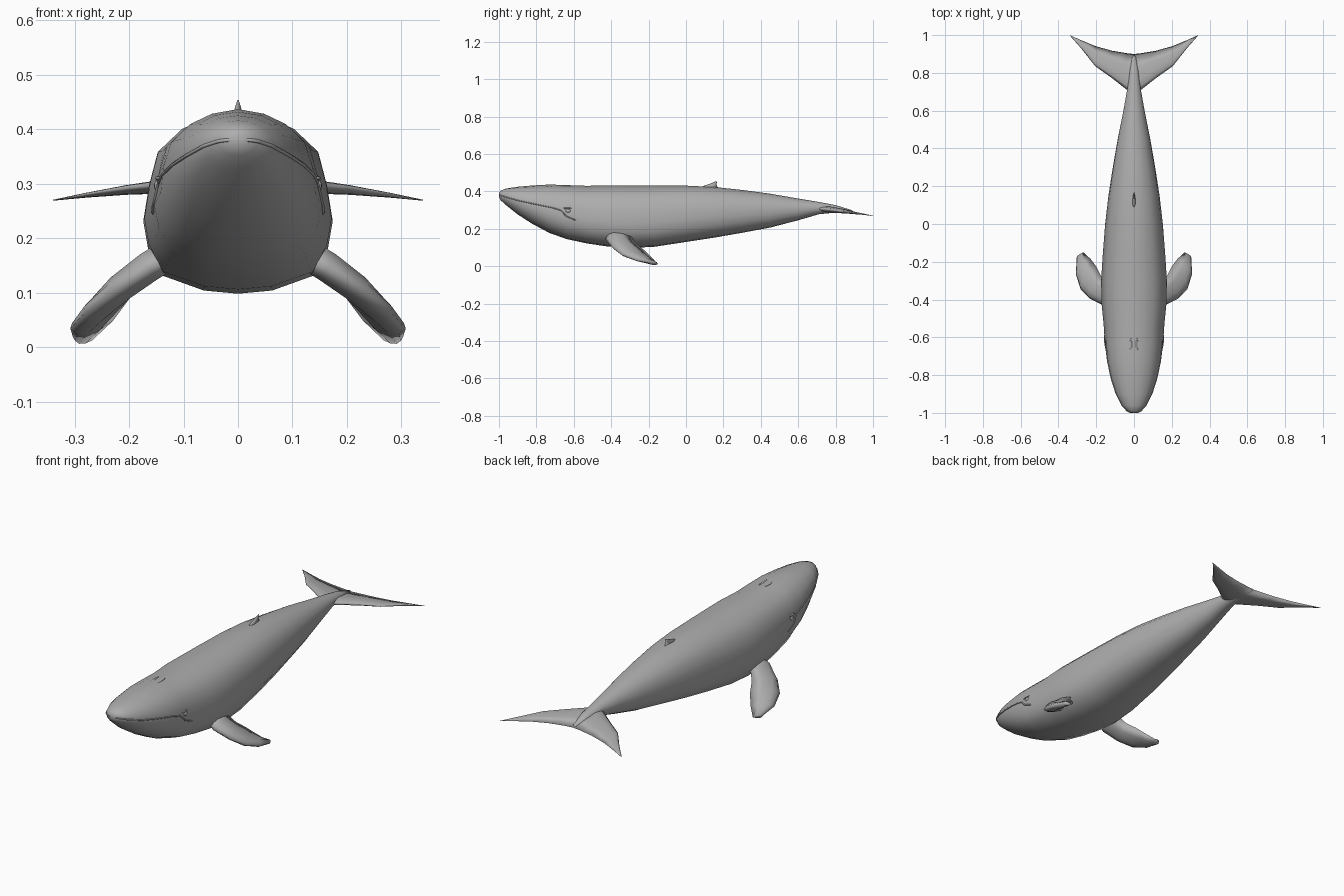
import bpy, bmesh, math
from mathutils import Vector
from mathutils.bvhtree import BVHTree

if "Cube" in bpy.data.objects:
    bpy.data.objects.remove(bpy.data.objects["Cube"])

skin = bpy.data.materials.new("grey_skin")
skin.diffuse_color = (0.42, 0.42, 0.42, 1)
skin.use_nodes = True
skin.node_tree.nodes["Principled BSDF"].inputs["Base Color"].default_value = skin.diffuse_color


def finish(name, bm, mirror=False):
    bmesh.ops.recalc_face_normals(bm, faces=bm.faces)
    for f in bm.faces:
        f.smooth = True
    mesh = bpy.data.meshes.new(name)
    bm.to_mesh(mesh)
    mesh.materials.append(skin)
    obj = bpy.data.objects.new(name, mesh)
    bpy.context.collection.objects.link(obj)
    if mirror:
        obj.modifiers.new("Mirror", 'MIRROR')
    return obj


def loft(rings):
    """Skin a list of closed rings and cap both ends."""
    bm = bmesh.new()
    vs = [[bm.verts.new(p) for p in r] for r in rings]
    n = len(vs[0])
    for a, b in zip(vs, vs[1:]):
        for i in range(n):
            j = (i + 1) % n
            bm.faces.new((a[i], a[j], b[j], b[i]))
    bm.faces.new(vs[0])
    bm.faces.new(vs[-1])
    return bm


def blade(sections):
    """Foil sections: leading point, trailing point, half thickness."""
    foil = [(0, 0), (.1, .6), (.3, 1), (.65, .7), (1, 0), (.65, -.7), (.3, -1), (.1, -.6)]
    rings = []
    for i, (lead, trail, t) in enumerate(sections):
        lead, trail = Vector(lead), Vector(trail)
        a, b = sections[max(i - 1, 0)], sections[min(i + 1, len(sections) - 1)]
        along = (Vector(b[0]) + Vector(b[1])) - (Vector(a[0]) + Vector(a[1]))
        nrm = along.cross(trail - lead).normalized()
        rings.append([lead.lerp(trail, u) + nrm * t * v for u, v in foil])
    return loft(rings)


# Body: y, half width, top, bottom, squareness of the section
stations = [
    (-1.0, .014, .392, .368, 0), (-.99, .036, .405, .352, 0),
    (-.96, .064, .416, .325, 0), (-.90, .095, .425, .277, .1),
    (-.82, .122, .432, .226, .3), (-.73, .143, .437, .178, .6),
    (-.64, .154, .434, .146, .9), (-.53, .161, .430, .122, 1),
    (-.42, .172, .433, .106, 1), (-.30, .174, .431, .098, 1),
    (-.17, .166, .432, .104, 1), (0, .153, .431, .130, .9),
    (.15, .136, .424, .153, .7), (.30, .113, .408, .179, .5),
    (.45, .087, .388, .207, .3), (.60, .057, .362, .246, .1),
    (.71, .037, .344, .278, 0), (.80, .026, .327, .287, 0),
    (.89, .008, .299, .287, 0),
]
full = [(0, 1), (.33, .93), (.60, .80), (.85, .55), (.94, .19), (1, -.2),
        (.95, -.50), (.80, -.80), (.36, -.965), (0, -1)]
rings = []
for y, w, top, bot, k in stations:
    mid, h = (top + bot) / 2, (top - bot) / 2
    half = []
    for i, (px, pz) in enumerate(full):
        a = math.pi * i / (len(full) - 1)
        half.append((px * k + math.sin(a) * (1 - k), pz * k + math.cos(a) * (1 - k)))
    both = half + [(-px, pz) for px, pz in half[-2:0:-1]]
    rings.append([(px * w, y, mid + pz * h) for px, pz in both])
bm = loft(rings)
tree = BVHTree.FromBMesh(bm)
finish("body", bm)


def skin_point(y, z):
    hit = tree.ray_cast(Vector((0, y, z)), Vector((1, 0, 0)))[0]
    return hit if hit else Vector((0, y, z))


# Tail flukes, swept back and drooping to the tips
half = [(0, .68, .90, .312, .289, .016), (.037, .71, .904, .308, .289, .017),
        (.12, .775, .918, .302, .286, .013), (.205, .835, .942, .293, .281, .008),
        (.28, .93, .973, .281, .275, .004), (.34, .998, 1.0, .270, .269, .001)]
span = [(-x, *r) for x, *r in half[:0:-1]] + half
finish("tail_flukes", blade([((x, l, zl), (x, t, zt), th) for x, l, t, zl, zt, th in span]))

# Flippers, curving out, down and back
finish("flipper", blade([
    ((.12, -.42, .170), (.11, -.30, .190), .028),
    ((.165, -.43, .145), (.158, -.29, .155), .028),
    ((.235, -.395, .100), (.178, -.27, .125), .026),
    ((.283, -.345, .062), (.200, -.225, .088), .022),
    ((.308, -.265, .034), (.230, -.185, .048), .017),
    ((.303, -.175, .018), (.268, -.150, .012), .011)]), mirror=True)

# Dorsal fin
finish("dorsal_fin", blade([
    ((0, .06, .415), (0, .19, .405), .010),
    ((0, .10, .432), (0, .168, .425), .008),
    ((0, .135, .443), (0, .163, .440), .005),
    ((0, .158, .454), (0, .167, .454), .001)]))

# Lip line following the surface of the head
mouth = [(-.997, .380), (-.98, .375), (-.95, .366), (-.90, .352), (-.80, .331),
         (-.72, .315), (-.67, .300), (-.64, .268), (-.59, .246)]
path = []
for (y0, z0), (y1, z1) in zip(mouth, mouth[1:]):
    for s in range(5):
        path.append(skin_point(y0 + (y1 - y0) * s / 5, z0 + (z1 - z0) * s / 5))
path.append(skin_point(*mouth[-1]))
line = [Vector((-p.x, p.y, p.z)) for p in path[::-1]] + path
curve = bpy.data.curves.new("lip", 'CURVE')
curve.dimensions = '3D'
curve.bevel_depth = .0035
curve.bevel_resolution = 1
spline = curve.splines.new('POLY')
spline.points.add(len(line) - 1)
for pt, p in zip(spline.points, line):
    pt.co = (*p, 1)
curve.materials.append(skin)
bpy.context.collection.objects.link(bpy.data.objects.new("lip", curve))


def bump(name, centre, size):
    bm = bmesh.new()
    bmesh.ops.create_uvsphere(bm, u_segments=12, v_segments=8, radius=1)
    bmesh.ops.scale(bm, vec=size, verts=bm.verts)
    bmesh.ops.translate(bm, vec=centre, verts=bm.verts)
    finish(name, bm, mirror=True)


# Eyes with brow folds, and the paired blowhole ridges
bump("eye", skin_point(-.63, .296), (.005, .014, .009))
bump("eye_brow", skin_point(-.635, .310), (.005, .024, .004))
bump("blowhole_ridge", Vector((.016, -.64, .430)), (.006, .035, .004))
